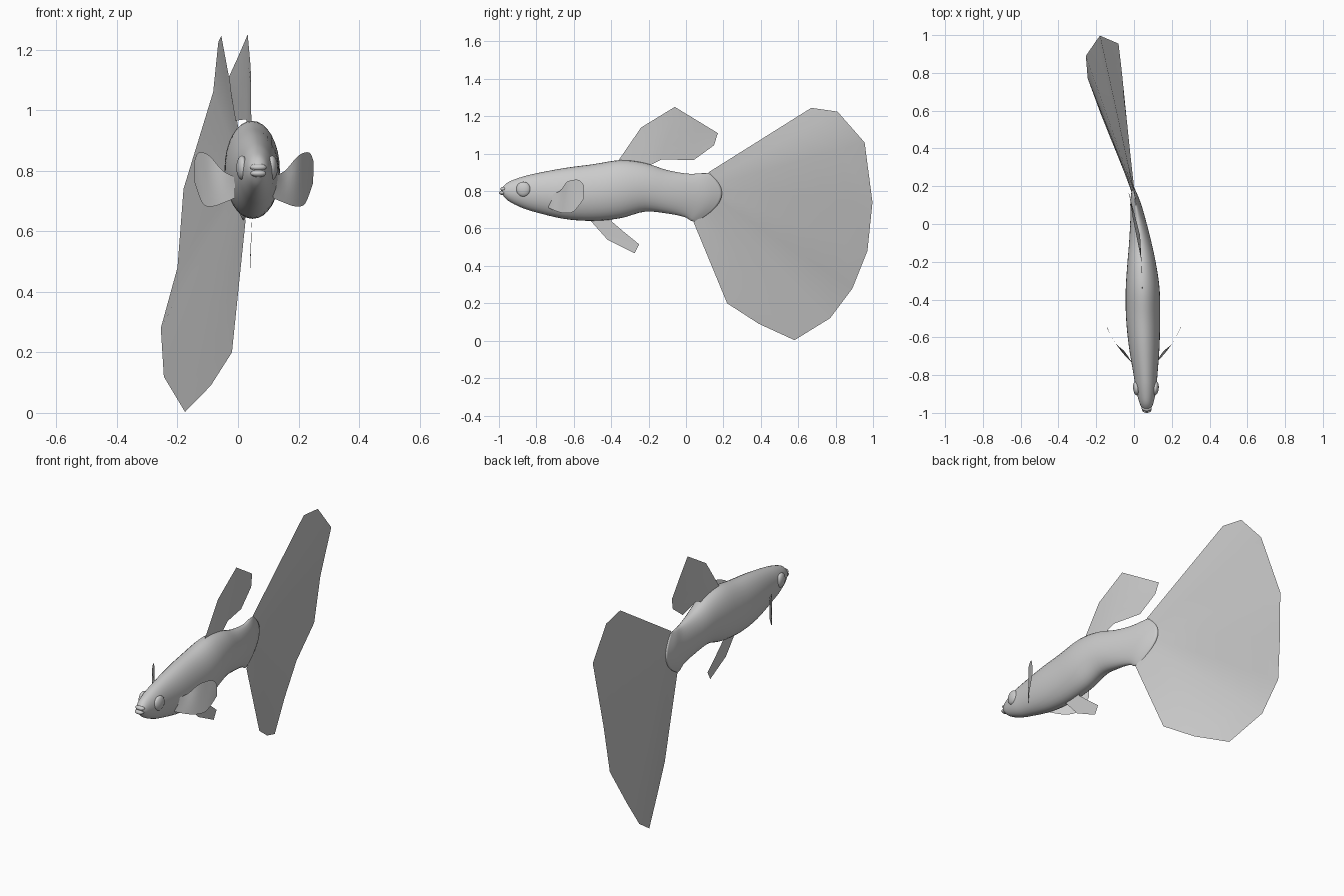
import bpy, bmesh, math
from mathutils import Vector, Matrix

if "Cube" in bpy.data.objects:
    bpy.data.objects.remove(bpy.data.objects["Cube"])


def finish(name, bm, smooth=True):
    bmesh.ops.remove_doubles(bm, verts=bm.verts, dist=1e-5)
    bmesh.ops.recalc_face_normals(bm, faces=bm.faces)
    me = bpy.data.meshes.new(name)
    bm.to_mesh(me)
    bm.free()
    for p in me.polygons:
        p.use_smooth = smooth
    ob = bpy.data.objects.new(name, me)
    bpy.context.collection.objects.link(ob)
    return ob


def catmull(pts, steps):
    """Smooth interpolation through rows of numbers."""
    out = []
    for i in range(len(pts) - 1):
        p0, p1, p2, p3 = (pts[max(0, min(len(pts) - 1, i + k))] for k in (-1, 0, 1, 2))
        for s in range(steps):
            t = s / steps
            out.append([b + 0.5 * t * (c - a + t * (2*a - 5*b + 4*c - d + t * (3*(b - c) + d - a)))
                        for a, b, c, d in zip(p0, p1, p2, p3)])
    return out + [list(pts[-1])]


def sheet(name, root, edge, rows=4):
    """Thin fin stretched between a root line and an outer edge."""
    bm = bmesh.new()
    grid = [[bm.verts.new(Vector(a).lerp(Vector(b), r / rows)) for r in range(rows + 1)]
            for a, b in zip(root, edge)]
    for c0, c1 in zip(grid, grid[1:]):
        for r in range(rows):
            bm.faces.new((c0[r], c0[r + 1], c1[r + 1], c1[r]))
    return finish(name, bm)


def ellipsoid(name, loc, size, yaw=0):
    bm = bmesh.new()
    bmesh.ops.create_uvsphere(bm, u_segments=24, v_segments=14, radius=1)
    bm.transform(Matrix.Translation(loc) @ Matrix.Rotation(yaw, 4, 'Z')
                 @ Matrix.Diagonal((*size, 1)))
    return finish(name, bm)


# Body: y, bottom z, top z, centre x, half width, rearward bulge, top-to-bottom slant
sections = [
    (-0.985, 0.785, 0.815, 0.067, 0.018, 0, 0),
    (-0.95, 0.748, 0.848, 0.066, 0.036, 0, 0),
    (-0.88, 0.712, 0.875, 0.064, 0.053, 0, 0),
    (-0.80, 0.686, 0.895, 0.061, 0.063, 0, 0),
    (-0.65, 0.651, 0.923, 0.054, 0.081, 0, 0),
    (-0.50, 0.641, 0.943, 0.048, 0.090, 0, 0),
    (-0.35, 0.655, 0.965, 0.046, 0.090, 0, 0),
    (-0.22, 0.690, 0.950, 0.041, 0.077, 0, 0),
    (-0.10, 0.680, 0.912, 0.034, 0.058, 0.01, 0),
    (0.00, 0.662, 0.893, 0.025, 0.038, 0.04, 0.01),
    (0.05, 0.642, 0.895, 0.017, 0.026, 0.07, 0.025),
    (0.085, 0.635, 0.897, 0.012, 0.006, 0.105, 0.035),
]
N = 32
bm = bmesh.new()
rings = []
for y, lo, hi, cx, w, bulge, slant in catmull(sections, 4):
    ring = []
    for i in range(N):
        a = 2 * math.pi * i / N
        s = math.sin(a)
        dy = bulge * (1 - s * s) + slant * s
        ring.append(bm.verts.new((cx - 0.15 * dy + w * math.cos(a), y + dy,
                                  (lo + hi) / 2 + (hi - lo) / 2 * s)))
    rings.append(ring)
for r0, r1 in zip(rings, rings[1:]):
    for i in range(N):
        j = (i + 1) % N
        bm.faces.new((r0[i], r0[j], r1[j], r1[i]))
bm.faces.new(rings[0])
# close the tail end as a flat strip of quads
end = rings[-1]
for k in range(-N // 4, N // 4):
    quad = [end[k % N], end[(k + 1) % N], end[(N // 2 - k - 1) % N], end[(N // 2 - k) % N]]
    quad = list(dict.fromkeys(quad))
    if len(quad) > 2:
        bm.faces.new(quad)
finish("body", bm)

# Lips
ellipsoid("upper_lip", (0.067, -0.975, 0.811), (0.027, 0.017, 0.012))
ellipsoid("lower_lip", (0.067, -0.982, 0.791), (0.026, 0.018, 0.012))

# Eyes
for side, name in ((1, "right_eye"), (-1, "left_eye")):
    ellipsoid(name, (0.063 + side * 0.050, -0.87, 0.81), (0.018, 0.038, 0.040), -side * 0.12)

# Tail fin: large twisted fan
tail_edge = [(-0.055, 0.67, 1.245), (-0.065, 0.81, 1.225), (-0.082, 0.955, 1.06),
             (-0.18, 0.997, 0.74), (-0.2, 0.97, 0.48), (-0.255, 0.89, 0.28),
             (-0.245, 0.77, 0.12), (-0.175, 0.58, 0.003), (-0.09, 0.39, 0.09),
             (-0.02, 0.22, 0.20)]
tail_root = []
for i in range(len(tail_edge)):
    t = i / (len(tail_edge) - 1)
    y = 0.12 - 0.08 * t + 0.4 * t * (1 - t)
    tail_root.append((0.2 * (0.18 - y) - 0.003, y, 0.9 - 0.265 * t))
sheet("tail_fin", tail_root, tail_edge, 6)

# Dorsal fin
sheet("dorsal_fin",
      [(0.044, -0.33, 0.94), (0.038, -0.19, 0.94), (0.026, -0.13, 0.97),
       (-0.008, 0.04, 0.965), (-0.022, 0.15, 1.045)],
      [(0.044, -0.36, 0.965), (0.042, -0.24, 1.14), (0.032, -0.06, 1.25),
       (0.002, 0.055, 1.18), (-0.030, 0.17, 1.11)])

# Anal fin
sheet("anal_fin",
      [(0.047, -0.38, 0.67), (0.046, -0.40, 0.64), (0.043, -0.33, 0.58), (0.040, -0.25, 0.515)],
      [(0.047, -0.53, 0.66), (0.046, -0.50, 0.63), (0.043, -0.42, 0.54), (0.040, -0.275, 0.468)])

# Pectoral fins: cupped paddles, mirrored about the body
upper = catmull([(0.115, -0.735, 0.78), (0.155, -0.675, 0.80), (0.200, -0.635, 0.85),
                 (0.235, -0.575, 0.86), (0.250, -0.545, 0.83)], 4)
lower = catmull([(0.115, -0.735, 0.71), (0.150, -0.70, 0.695), (0.190, -0.65, 0.682),
                 (0.222, -0.60, 0.692), (0.248, -0.545, 0.76)], 4)
for name, flip in (("right_pectoral_fin", False), ("left_pectoral_fin", True)):
    a, b = ([(0.105 - x if flip else x, y, z) for x, y, z in line] for line in (lower, upper))
    sheet(name, a, b)
